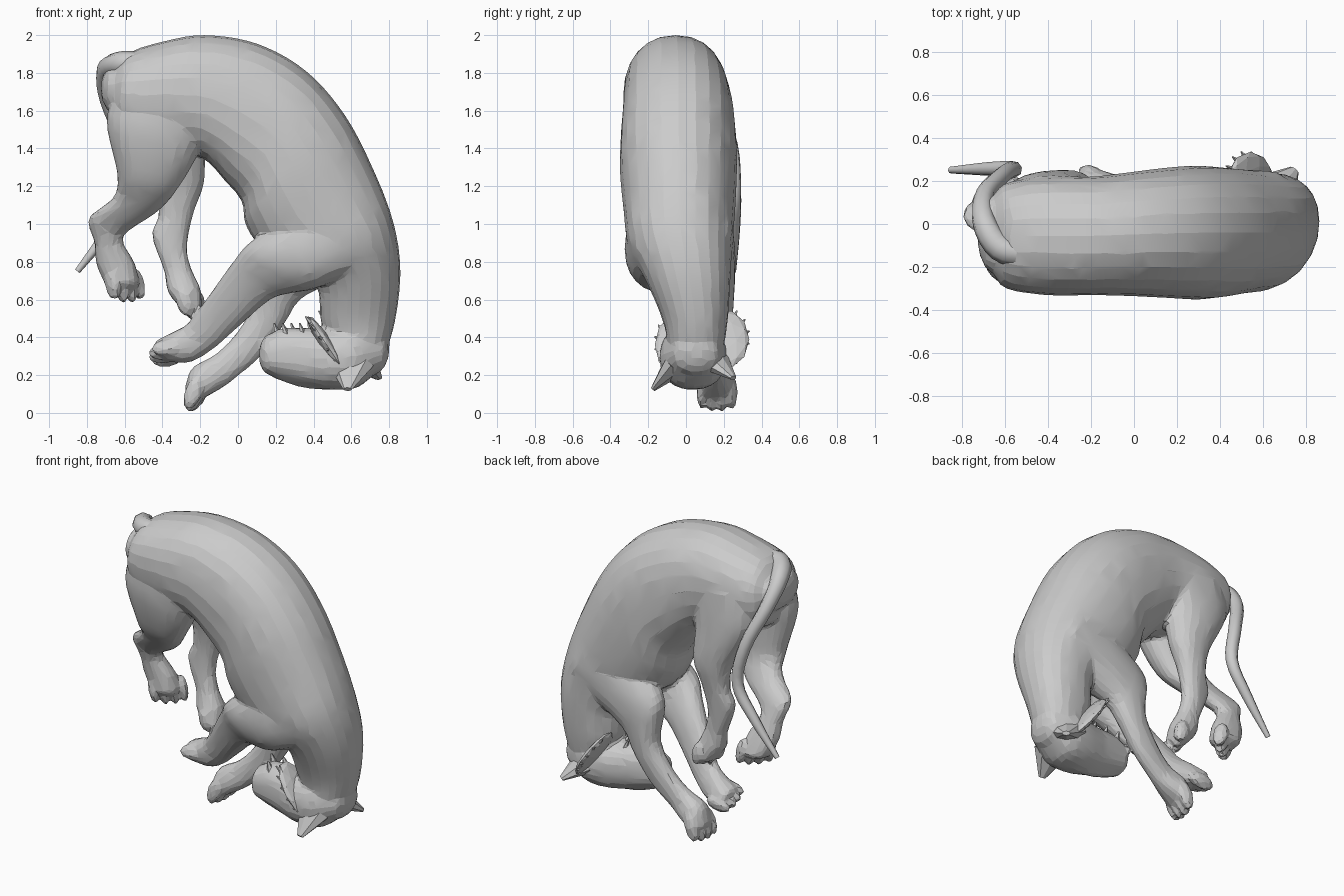
import bpy, bmesh, math
from mathutils import Vector, Matrix

if "Cube" in bpy.data.objects:
    bpy.data.objects.remove(bpy.data.objects["Cube"])


def finish(bm, name):
    bmesh.ops.recalc_face_normals(bm, faces=bm.faces)
    me = bpy.data.meshes.new(name)
    bm.to_mesh(me)
    bm.free()
    ob = bpy.data.objects.new(name, me)
    bpy.context.collection.objects.link(ob)
    return ob


def smooth_path(pts, step):
    """Catmull-Rom interpolation of equal-length tuples."""
    p = [Vector(q) for q in pts]
    p = [2 * p[0] - p[1]] + p + [2 * p[-1] - p[-2]]
    out = []
    for i in range(1, len(p) - 2):
        a, b, c, d = p[i - 1:i + 3]
        for k in range(step):
            t = k / step
            out.append(0.5 * (2 * b + (c - a) * t + (2 * a - 5 * b + 4 * c - d) * t * t
                              + (3 * b - a - 3 * c + d) * t ** 3))
    return out + [p[-2]]


def loft(name, stations, sides=24, step=5, power=0.9):
    """Each station: edge A (x, z), edge B (x, z), centre y, half width in y."""
    rings = []
    for ax, az, bx, bz, y, w in smooth_path(stations, step):
        a, b = Vector((ax, y, az)), Vector((bx, y, bz))
        rings.append(((a + b) / 2, (a - b) / 2, w))

    def dome(end, inner):
        c, u, w = end
        d = (c - inner[0]).normalized() * 0.6 * min(w, u.length)
        return [(c + d * math.sin(t), u * math.cos(t), w * math.cos(t)) for t in (0.5, 0.95, 1.3)]

    def rounded(v):
        return math.copysign(abs(v) ** power, v)

    rings = dome(rings[0], rings[1])[::-1] + rings + dome(rings[-1], rings[-2])
    bm = bmesh.new()
    loops = []
    for c, u, w in rings:
        loops.append([bm.verts.new(c + u * rounded(math.cos(t)) + Vector((0, w * rounded(math.sin(t)), 0)))
                      for t in (2 * math.pi * i / sides for i in range(sides))])
    for p, q in zip(loops, loops[1:]):
        for i in range(sides):
            j = (i + 1) % sides
            bm.faces.new((p[i], p[j], q[j], q[i]))
    bm.faces.new(loops[0])
    bm.faces.new(loops[-1])
    return finish(bm, name)


def toes(name, centre, direction, fan, length=0.09):
    """Four toes side by side along the fan vector."""
    d, fan = Vector(direction).normalized(), Vector(fan)
    z = d.cross(fan).normalized()
    rot = Matrix((d, z.cross(d), z)).transposed().to_4x4()
    bm = bmesh.new()
    for i in (-1.5, -0.5, 0.5, 1.5):
        c = Vector(centre) + fan * i - d * 0.015 * abs(i)
        bmesh.ops.create_icosphere(bm, subdivisions=2, radius=1, matrix=Matrix.Translation(c) @ rot
                                   @ Matrix.Diagonal((length, 0.031, 0.048, 1)))
    return finish(bm, name)


def spike(bm, base, tip, width, flat=0.4, sides=8):
    base, tip = Vector(base), Vector(tip)
    d = tip - base
    m = Matrix.Translation((base + tip) / 2) @ d.to_track_quat('Z', 'Y').to_matrix().to_4x4()
    bmesh.ops.create_cone(bm, cap_ends=True, segments=sides, radius1=width, radius2=width * 0.2,
                          depth=d.length, matrix=m @ Matrix.Diagonal((1, flat, 1, 1)))


# Arched torso and neck
torso = loft("torso", [
    (-.66, 1.58, -.65, 1.83, -.05, .18), (-.61, 1.47, -.57, 1.91, -.055, .245),
    (-.40, 1.40, -.40, 1.965, -.055, .275), (-.19, 1.35, -.18, 2.0, -.055, .275),
    (-.07, 1.23, .10, 1.955, -.045, .29), (.02, 1.12, .36, 1.81, -.04, .305),
    (.04, 1.0, .57, 1.57, -.04, .31), (.12, .88, .73, 1.26, -.035, .295),
    (.30, .76, .825, 1.0, -.03, .275), (.42, .66, .86, .75, .01, .225),
    (.44, .48, .83, .48, .05, .17), (.52, .32, .77, .28, .05, .14)])

# Tucked-under head
head = loft("head", [
    (.75, .42, .72, .20, .05, .13), (.62, .47, .62, .13, .04, .175),
    (.48, .45, .48, .125, .03, .165), (.36, .45, .36, .145, .03, .13),
    (.24, .45, .24, .175, .03, .11), (.17, .42, .17, .20, .03, .10)])
nose = loft("nose_bridge", [(.50, .30, .50, .12, .03, .07), (.34, .30, .34, .135, .03, .06),
                            (.20, .32, .19, .185, .03, .06)])

# Hind legs
near_hind = loft("near_hind_leg", [
    (-.64, 1.74, -.12, 1.70, -.15, .15), (-.695, 1.54, -.19, 1.42, -.16, .15),
    (-.64, 1.27, -.31, 1.20, -.13, .11), (-.66, 1.14, -.42, 1.07, -.05, .085),
    (-.79, 1.03, -.57, .97, .03, .065), (-.76, .90, -.61, .91, .07, .06),
    (-.75, .79, -.55, .80, .10, .075), (-.71, .69, -.52, .70, .12, .09)])
far_hind = loft("far_hind_leg", [
    (-.62, 1.74, -.12, 1.68, .07, .155), (-.60, 1.52, -.17, 1.42, .11, .135),
    (-.44, 1.22, -.18, 1.22, .15, .10), (-.42, 1.05, -.235, 1.06, .15, .07),
    (-.455, .94, -.27, .89, .14, .06), (-.39, .75, -.25, .77, .13, .058),
    (-.37, .64, -.20, .66, .12, .08), (-.30, .55, -.19, .57, .12, .09)])

# Front legs
near_front = loft("near_front_leg", [
    (.52, 1.22, .76, .78, -.12, .17), (.28, 1.05, .50, .69, -.16, .165),
    (.06, .90, .38, .65, -.16, .125), (-.04, .78, .19, .61, -.09, .095),
    (-.14, .64, .03, .48, -.02, .075), (-.26, .48, -.13, .34, .06, .065),
    (-.34, .43, -.25, .27, .10, .08), (-.42, .39, -.37, .27, .12, .09)])
far_front = loft("far_front_leg", [
    (.52, 1.20, .74, .78, .08, .165), (.26, 1.03, .50, .69, .11, .15),
    (.07, .85, .33, .60, .155, .105), (.08, .59, .25, .48, .175, .075),
    (-.01, .42, .13, .31, .175, .06), (-.12, .31, -.02, .18, .165, .06),
    (-.24, .24, -.09, .13, .165, .085), (-.28, .14, -.16, .09, .165, .09)])

# Toes
paws = [toes("near_hind_toes", (-.595, .12, .66), (.2, 0, -1), (.045, .04, 0)),
        toes("far_hind_toes", (-.245, .12, .565), (.25, 0, -1), (.022, .045, 0), .08),
        toes("near_front_toes", (-.395, .12, .315), (-1, 0, -.15), (0, .05, -.02)),
        toes("far_front_toes", (-.23, .165, .085), (-.35, 0, -1), (.01, .052, 0), .095)]

# Fuse the flesh into one faceted skin
parts = [torso, head, nose, near_hind, far_hind, near_front, far_front] + paws
bpy.ops.object.select_all(action='DESELECT')
for ob in parts:
    ob.select_set(True)
bpy.context.view_layer.objects.active = torso
bpy.ops.object.join()
body = bpy.context.view_layer.objects.active
body.name = "body_with_legs_and_head"
fuse = body.modifiers.new("fuse", 'REMESH')
fuse.mode = 'VOXEL'
fuse.voxel_size = 0.013
relax = body.modifiers.new("relax", 'SMOOTH')
relax.factor = 0.5
relax.iterations = 4
facet = body.modifiers.new("facet", 'DECIMATE')
facet.ratio = 0.05
for mod in ("fuse", "relax", "facet"):
    bpy.ops.object.modifier_apply(modifier=mod)
bpy.ops.object.shade_smooth_by_angle(angle=math.radians(9))

# Tail curling off the rump and hanging down the far side
path = smooth_path([(-.50, -.14, 1.85, 1.5), (-.62, -.11, 1.85, 1.6), (-.695, .01, 1.81, 1.4),
                    (-.69, .14, 1.66, 1.1), (-.60, .235, 1.42, 1), (-.56, .255, 1.17, .95),
                    (-.68, .255, .97, .8), (-.85, .25, .75, .4)], 4)
curve = bpy.data.curves.new("tail", 'CURVE')
curve.dimensions = '3D'
curve.bevel_depth = 0.04
curve.bevel_resolution = 2
curve.use_fill_caps = True
spline = curve.splines.new('POLY')
spline.points.add(len(path) - 1)
for pt, (x, y, z, r) in zip(spline.points, path):
    pt.co = (x, y, z, 1)
    pt.radius = r
tail = bpy.data.objects.new("tail", curve)
bpy.context.collection.objects.link(tail)

# Ears
for name, base, tip in (("near_ear", (.60, -.06, .25), (.58, -.175, .125)),
                        ("far_ear", (.65, .14, .28), (.745, .25, .185))):
    bm = bmesh.new()
    spike(bm, base, tip, 0.12, 0.55)
    finish(bm, name)

# Cheek ruffs: thin flaps with ragged tufts around the rim
along, out = Vector((.5, 0, -.75)).normalized(), Vector((0, 1, 0))
for name, centre, side, reach in (("near_ruff", (.47, -.05, .36), -1, .115),
                                  ("far_ruff", (.54, .20, .39), 1, .135)):
    c, normal = Vector(centre), along.cross(out)
    frame = Matrix((along, out, normal)).transposed().to_4x4()
    bm = bmesh.new()
    bmesh.ops.create_icosphere(bm, subdivisions=2, radius=1, matrix=Matrix.Translation(c) @ frame
                               @ Matrix.Diagonal((.19, reach, .035, 1)))
    for i in range(6):
        t = math.radians(30 + 24 * i)
        rim = along * .18 * -math.cos(t) + out * side * reach * .95 * math.sin(t)
        spike(bm, c + rim * .75, c + rim * 1.08 + Vector((-.02, 0, .01)), .02, 1, 5)
    finish(bm, name)

# Throat tufts
bm = bmesh.new()
for i in range(5):
    x, y = .22 + .045 * i, .03 + (-.05 if i % 2 else .05)
    spike(bm, (x, y, .39), (x - .03, y, .475), .04, .6, 5)
finish(bm, "throat_tufts")
